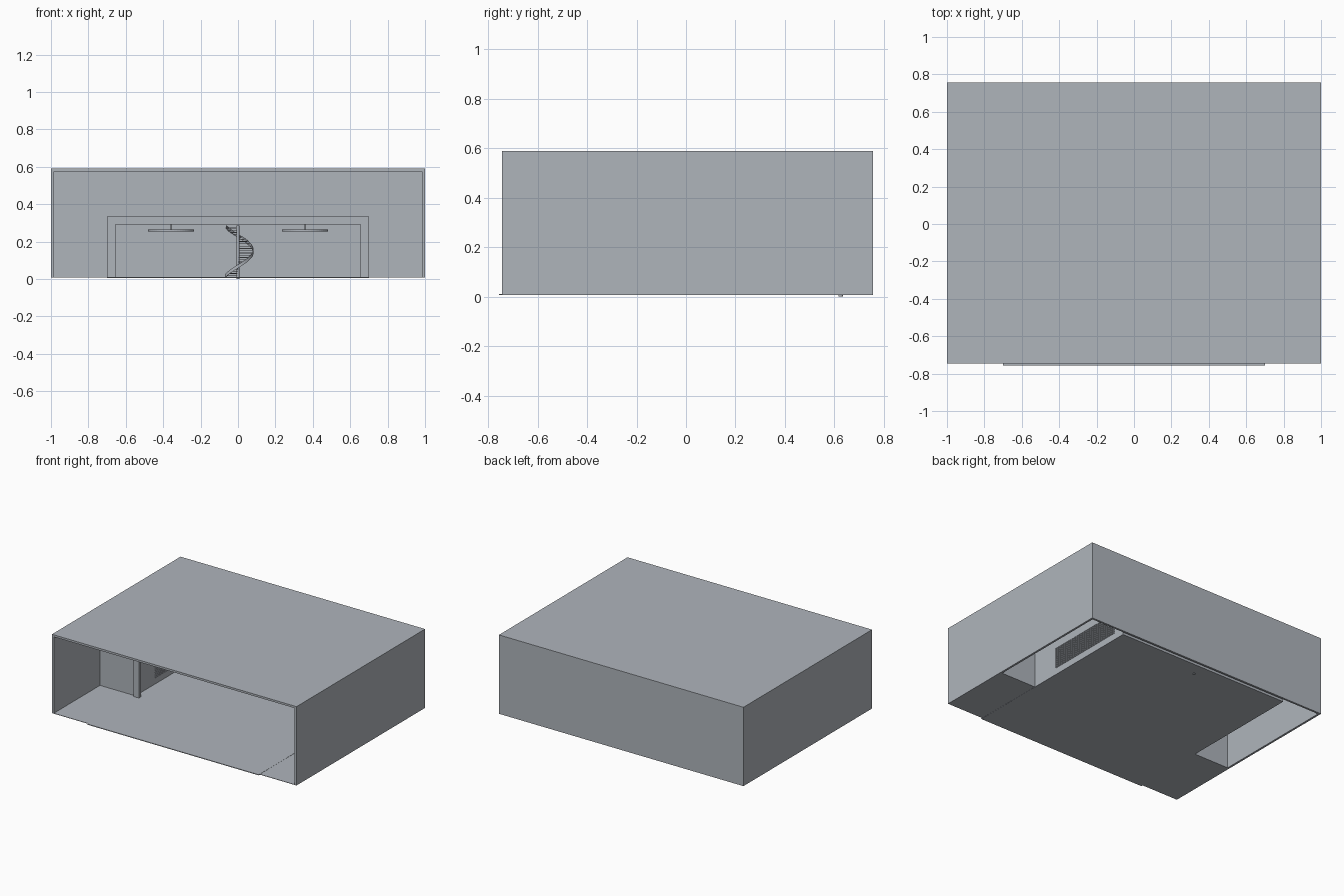
import bpy, bmesh, math
from mathutils import Matrix

if "Cube" in bpy.data.objects:
    bpy.data.objects.remove(bpy.data.objects["Cube"])


def material(name, rgb):
    m = bpy.data.materials.new(name)
    m.diffuse_color = (*rgb, 1)
    m.use_nodes = True
    m.node_tree.nodes["Principled BSDF"].inputs["Base Color"].default_value = m.diffuse_color
    return m


GREY = material("plain grey", (0.43, 0.46, 0.50))


def finish(name, bm):
    me = bpy.data.meshes.new(name)
    bm.to_mesh(me)
    bm.free()
    me.materials.append(GREY)
    ob = bpy.data.objects.new(name, me)
    bpy.context.collection.objects.link(ob)
    return ob


def add_box(bm, x0, x1, y0, y1, z0, z1):
    size = Matrix.Diagonal((x1 - x0, y1 - y0, z1 - z0, 1))
    mid = Matrix.Translation(((x0 + x1) / 2, (y0 + y1) / 2, (z0 + z1) / 2))
    bmesh.ops.create_cube(bm, size=1, matrix=mid @ size)


def boxes(name, *dims):
    bm = bmesh.new()
    for d in dims:
        add_box(bm, *d)
    return finish(name, bm)


def cylinder(name, x, y, z0, z1, r, sides):
    bm = bmesh.new()
    bmesh.ops.create_cone(bm, cap_ends=True, segments=sides, radius1=r, radius2=r, depth=z1 - z0,
                          matrix=Matrix.Translation((x, y, (z0 + z1) / 2)))
    return finish(name, bm)


FRONT, BACK, BASE, TOP, T = -0.745, 0.757, 0.007, 0.59, 0.015
WALL_Y, ROOM_X, ROOM_BACK = -0.205, 0.70, 0.72

# Outer shell, open at the front
boxes("roof", (-1, 1, FRONT, BACK, TOP - T, TOP))
boxes("outer_back_wall", (-1 + T, 1 - T, BACK - T, BACK, BASE, TOP - T))
for s, side in ((-1, "left"), (1, "right")):
    a, b = sorted((s, s * (1 - T)))
    boxes("outer_wall_" + side, (a, b, FRONT, BACK, BASE, TOP - T))

# Floors: a wide front hall and the narrower room strip
boxes("hall_floor", (-1 + T, 1 - T, FRONT, WALL_Y, BASE, BASE + 0.003))
boxes("room_floor", (-ROOM_X, ROOM_X, -0.757, ROOM_BACK, BASE - 0.001, BASE + 0.004))

# Partition wall with the wide opening
boxes("partition_wall",
      (-1 + T, -0.68, WALL_Y, WALL_Y + 0.006, BASE, TOP - T),
      (0.68, 1 - T, WALL_Y, WALL_Y + 0.006, BASE, TOP - T),
      (-0.68, 0.68, WALL_Y, WALL_Y + 0.006, 0.31, TOP - T))

# Raised frame around the opening
boxes("opening_frame",
      (-ROOM_X, -0.655, -0.222, WALL_Y + 0.01, BASE, 0.335),
      (0.655, ROOM_X, -0.222, WALL_Y + 0.01, BASE, 0.335),
      (-0.655, 0.655, -0.222, WALL_Y + 0.01, 0.29, 0.335))

# Inner room
boxes("room_ceiling", (-ROOM_X, ROOM_X, WALL_Y, ROOM_BACK, 0.29, 0.297))
boxes("room_back_wall", (-ROOM_X, ROOM_X, ROOM_BACK - 0.006, ROOM_BACK, BASE, 0.29))
for s, side in ((-1, "left"), (1, "right")):
    a, b = sorted((s * ROOM_X, s * (ROOM_X - 0.006)))
    boxes("room_wall_" + side, (a, b, WALL_Y, ROOM_BACK, BASE, 0.29))
    # Finely slatted window in each side wall
    n = 30
    slats = [(a - 0.003, b + 0.003, 0.02, 0.63, 0.055 + i * 0.155 / n, 0.055 + (i + 0.6) * 0.155 / n)
             for i in range(n)]
    boxes("slatted_window_" + side, *slats)
    # Round ceiling lamp on a short stem
    cylinder("lamp_disc_" + side, s * 0.358, 0.25, 0.254, 0.264, 0.123, 48)
    cylinder("lamp_stem_" + side, s * 0.358, 0.25, 0.264, 0.29, 0.005, 12)

# Thin bars dividing the back wall
bars = [(x - 0.003, x + 0.003, ROOM_BACK - 0.012, ROOM_BACK - 0.005, BASE, 0.29)
        for x in (-0.53, -0.36, 0.36, 0.53)]
bars.append((-0.69, 0.69, ROOM_BACK - 0.012, ROOM_BACK - 0.005, 0.086, 0.092))
boxes("back_wall_bars", *bars)

# Spiral staircase
SX, SY, R = 0.0, 0.625, 0.08
cylinder("stair_pole", SX, SY, 0.0, 0.285, 0.009, 16)


def stair_angle(z):
    return math.radians(90 + 1100 * (z - 0.145))


def spot(r, z, h=0.0, turn=0.0):
    t = stair_angle(z) + turn
    return (SX + r * math.sin(t), SY - r * math.cos(t), z + h)


# Wedge treads
bm = bmesh.new()
for i in range(22):
    z = 0.015 + i * 0.0122
    rings = []
    for h in (0, 0.004):
        rings.append([bm.verts.new(spot(r, z, h, d)) for r, d in
                      ((0.006, -0.14), (R, -0.14), (R, 0.14), (0.006, 0.14))])
    lo, hi = rings
    bm.faces.new(lo[::-1])
    bm.faces.new(hi)
    for k in range(4):
        j = (k + 1) % 4
        bm.faces.new((lo[k], lo[j], hi[j], hi[k]))
bmesh.ops.recalc_face_normals(bm, faces=bm.faces[:])
finish("stair_treads", bm)

# Curved outer stringer
bm = bmesh.new()
prev = None
for i in range(61):
    z = 0.012 + i * 0.26 / 60
    ring = [bm.verts.new(spot(r, z, h)) for r, h in
            ((R, -0.005), (R + 0.003, -0.005), (R + 0.003, 0.014), (R, 0.014))]
    if prev:
        for k in range(4):
            j = (k + 1) % 4
            bm.faces.new((prev[k], prev[j], ring[j], ring[k]))
    else:
        bm.faces.new(ring)
    prev = ring
bm.faces.new(prev[::-1])
bmesh.ops.recalc_face_normals(bm, faces=bm.faces[:])
finish("stair_stringer", bm)
